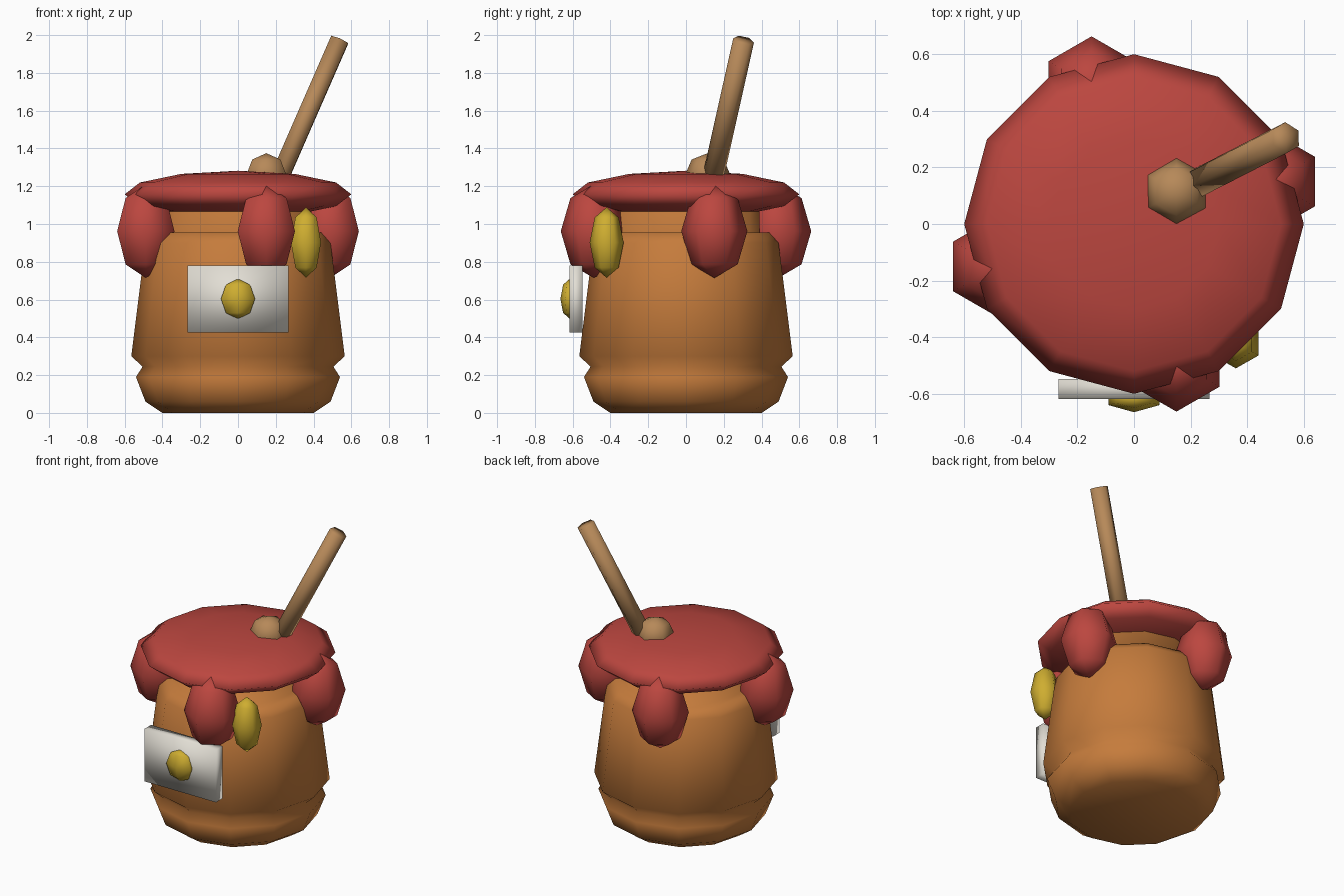
import bpy, bmesh
from math import sin, cos, pi
from mathutils import Vector

if "Cube" in bpy.data.objects:
    bpy.data.objects.remove(bpy.data.objects["Cube"])


def material(name, rgb):
    m = bpy.data.materials.new(name)
    m.diffuse_color = (*rgb, 1)
    m.use_nodes = True
    m.node_tree.nodes["Principled BSDF"].inputs["Base Color"].default_value = m.diffuse_color
    return m


CLAY = material("clay", (0.56, 0.20, 0.045))
CLOTH = material("cloth", (0.50, 0.062, 0.05))
WOOD = material("wood", (0.47, 0.25, 0.10))
HONEY = material("honey", (0.62, 0.42, 0.03))
PAPER = material("paper", (0.76, 0.73, 0.66))


def finish(name, bm, mat, loc=(0, 0, 0)):
    bmesh.ops.remove_doubles(bm, verts=bm.verts, dist=1e-5)
    bmesh.ops.recalc_face_normals(bm, faces=bm.faces)
    me = bpy.data.meshes.new(name)
    bm.to_mesh(me)
    bm.free()
    for p in me.polygons:
        p.use_smooth = True
    me.materials.append(mat)
    ob = bpy.data.objects.new(name, me)
    ob.location = loc
    bpy.context.collection.objects.link(ob)
    return ob


def lathe(name, profile, sides, mat, loc=(0, 0, 0), scale=(1, 1, 1)):
    """Turn (radius, z) points about z, first corner on +y."""
    bm = bmesh.new()
    rings = []
    for r, z in profile:
        if r < 1e-5:
            rings.append([bm.verts.new((0, 0, z * scale[2]))])
            continue
        angles = [pi / 2 + 2 * pi * i / sides for i in range(sides)]
        rings.append([bm.verts.new((r * cos(a) * scale[0], r * sin(a) * scale[1],
                                    z * scale[2])) for a in angles])
    for a, b in zip(rings, rings[1:]):
        for i in range(sides):
            j = (i + 1) % sides
            corners = [a[i % len(a)], a[j % len(a)], b[j % len(b)], b[i % len(b)]]
            bm.faces.new(list(dict.fromkeys(corners)))
    return finish(name, bm, mat, loc)


def blob(name, loc, radii, mat, sides=6, rings=4):
    arc = [(sin(pi * k / rings), -cos(pi * k / rings)) for k in range(rings + 1)]
    return lathe(name, arc, sides, mat, loc, radii)


# Pot with foot band, groove, shoulder and neck
lathe("pot", [(0, 0), (0.40, 0), (0.49, 0.06), (0.54, 0.19), (0.505, 0.245),
              (0.565, 0.30), (0.49, 0.90), (0.44, 0.955), (0.39, 0.955),
              (0.39, 1.10), (0, 1.10)], 12, CLAY)

# Cloth cover and its four hanging corners
blob("cloth_cover", (0, 0, 1.157), (0.6, 0.6, 0.125), CLOTH, 12, 6)
for i, (x, y) in enumerate([(0.488, 0.15), (-0.15, 0.488), (-0.488, -0.15), (0.15, -0.488)]):
    blob(f"cloth_corner_{i + 1}", (x, y, 0.962), (0.175, 0.175, 0.248), CLOTH)

# Honey drip, label and the honey drop on it
blob("honey_drip", (0.36, -0.42, 0.902), (0.092, 0.09, 0.187), HONEY)
bm = bmesh.new()
bmesh.ops.create_cube(bm, size=1)
bmesh.ops.scale(bm, vec=(0.535, 0.07, 0.355), verts=bm.verts)
finish("label", bm, PAPER, (0, -0.583, 0.602))
blob("label_drop", (0, -0.615, 0.604), (0.104, 0.05, 0.106), HONEY)

# Dipper knob and slanted stick
blob("dipper_knob", (0.15, 0.115, 1.26), (0.122, 0.12, 0.115), WOOD)
low, high = Vector((0.195, 0.13, 1.19)), Vector((0.537, 0.305, 1.972))
axis = high - low
half = axis.length / 2
stick = lathe("dipper_stick", [(0, -half), (0.056, -half), (0.056, half), (0, half)],
              6, WOOD, (low + high) / 2)
stick.rotation_mode = 'QUATERNION'
stick.rotation_quaternion = Vector((0, 0, 1)).rotation_difference(axis)
